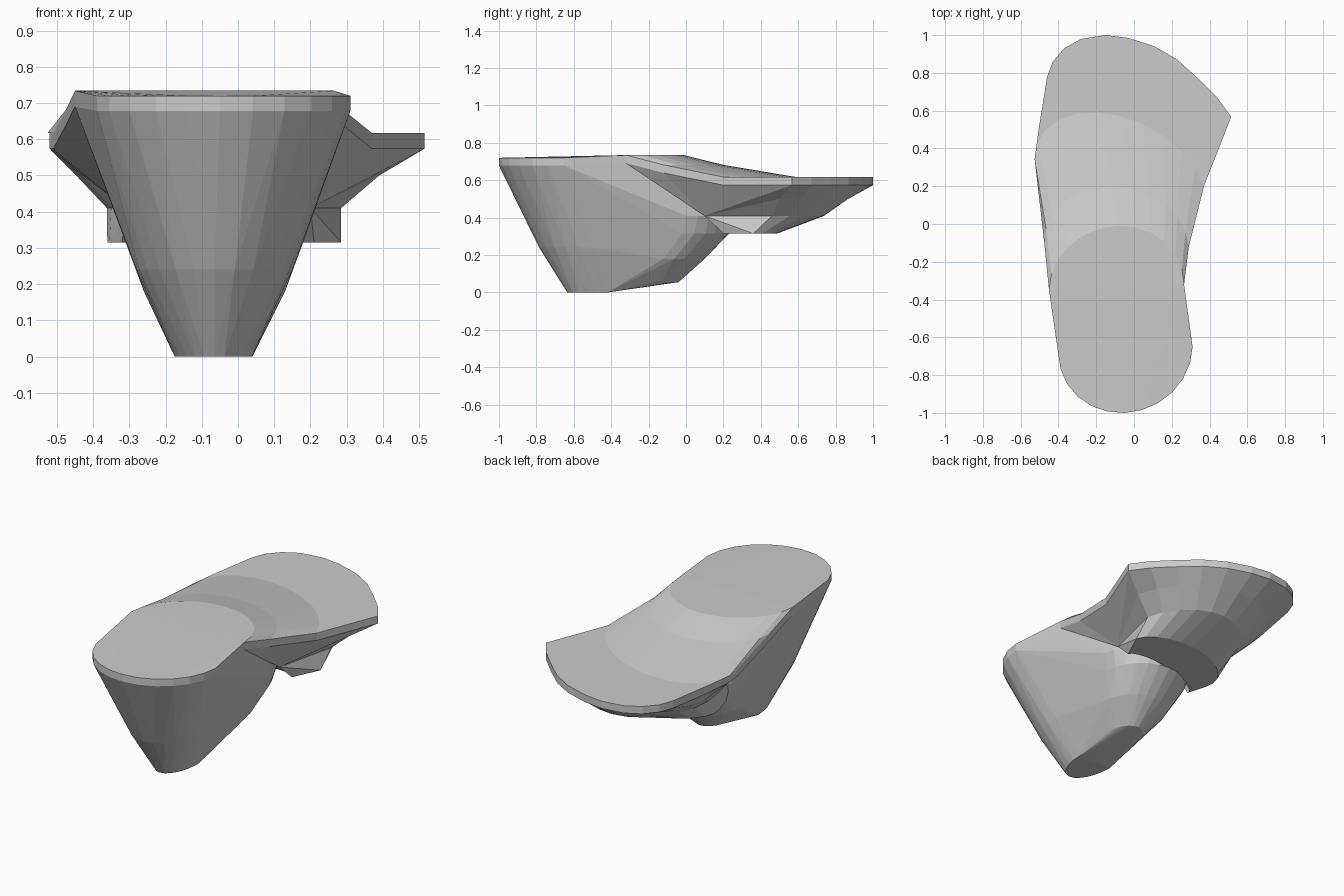
import bpy, bmesh
from math import pi, sin, cos
from mathutils import Vector

if "Cube" in bpy.data.objects:
    bpy.data.objects.remove(bpy.data.objects["Cube"])

N = 12  # segments per arc


def arc(left, peak, right, z):
    """Half ellipse from left to right passing through peak."""
    l, p, r = Vector(left), Vector(peak), Vector(right)
    mid = (l + r) / 2
    pts = []
    for i in range(N + 1):
        a = pi * i / N
        q = mid + (l - r) / 2 * cos(a) + (p - mid) * sin(a)
        pts.append((q.x, q.y, z))
    return pts


def finish(bm, name):
    bmesh.ops.recalc_face_normals(bm, faces=bm.faces)
    me = bpy.data.meshes.new(name)
    bm.to_mesh(me)
    bm.free()
    ob = bpy.data.objects.new(name, me)
    bpy.context.collection.objects.link(ob)


RIM = 0.043
heel_back = ((-.45, -.35), (-.09, -.01), (.265, -.32))
heel_front = ((-.40, -.68), (-.05, -1.0), (.31, -.65))

# Tapered front block: hull of stacked arcs
bm = bmesh.new()
rows = [
    arc(*heel_front, .72), arc(*heel_front, .678), arc(*heel_back, .734),
    arc((-.28, -.5), (-.065, -.785), (.15, -.5), .24),
    arc((-.175, -.42), (-.065, -.635), (.04, -.42), 0),
    arc((-.17, -.22), (-.065, -.04), (.04, -.22), .055),
    arc((-.26, -.12), (-.065, .10), (.13, -.12), .18),
    arc((-.31, -.02), (-.065, .23), (.18, -.02), .315),
    arc((-.34, 0), (-.07, .24), (.21, 0), .41),
    [(-.45, -.35, .69), (.265, -.32, .69)],
]
for row in rows:
    for p in row:
        bm.verts.new(p)
res = bmesh.ops.convex_hull(bm, input=bm.verts)
loose = [v for v in bm.verts if not v.link_faces]
bmesh.ops.delete(bm, geom=loose, context='VERTS')
bmesh.ops.dissolve_limit(bm, angle_limit=.01, verts=bm.verts, edges=bm.edges)
finish(bm, "front_block")

# Rear deck: fan-shaped loft, sloping down to a flat rounded rim
outer = [(-.52, .33), (-.505, .5), (-.46, .78), (-.43, .86), (-.37, .93),
         (-.28, .98), (-.15, 1.0), (-.03, .985), (.11, .94), (.23, .87),
         (.34, .77), (.44, .67), (.515, .567)]
rows = [
    arc(*heel_back, .734),
    arc((-.475, -.1), (-.11, .2), (.29, -.12), .682),
    arc((-.51, .25), (-.19, .59), (.37, .2), .617),
    [(x, y, .617) for x, y in outer],
    [(x, y, .617 - RIM) for x, y in outer],
    arc((-.43, .33), (-.14, .86), (.39, .5), .5),
    arc((-.35, .22), (-.12, .72), (.285, .46), .41),
    arc((-.355, .2), (-.1, .475), (.285, .36), .315),
    arc((-.32, .08), (-.08, .22), (.21, .2), .315),
    arc((-.31, .03), (-.08, .15), (.2, .1), .41),
]
bm = bmesh.new()
V = [[bm.verts.new(p) for p in row] for row in rows]
for k in range(len(V)):
    a, b = V[k], V[(k + 1) % len(V)]
    for i in range(N):
        bm.faces.new((a[i], a[i + 1], b[i + 1], b[i]))
# End faces: thin rim strip plus recessed underside fanned to the notch
for e in (0, N):
    top = [V[k][e] for k in range(4)]
    low = [bm.verts.new(v.co - Vector((0, 0, RIM))) for v in top[:3]] + [V[4][e]]
    for k in range(3):
        bm.faces.new((top[k], top[k + 1], low[k + 1], low[k]))
    notch = V[-1][e]
    chain = [top[0]] + low + [V[k][e] for k in range(5, len(V) - 1)]
    for p, q in zip(chain, chain[1:]):
        bm.faces.new((notch, p, q))
finish(bm, "rear_deck")
